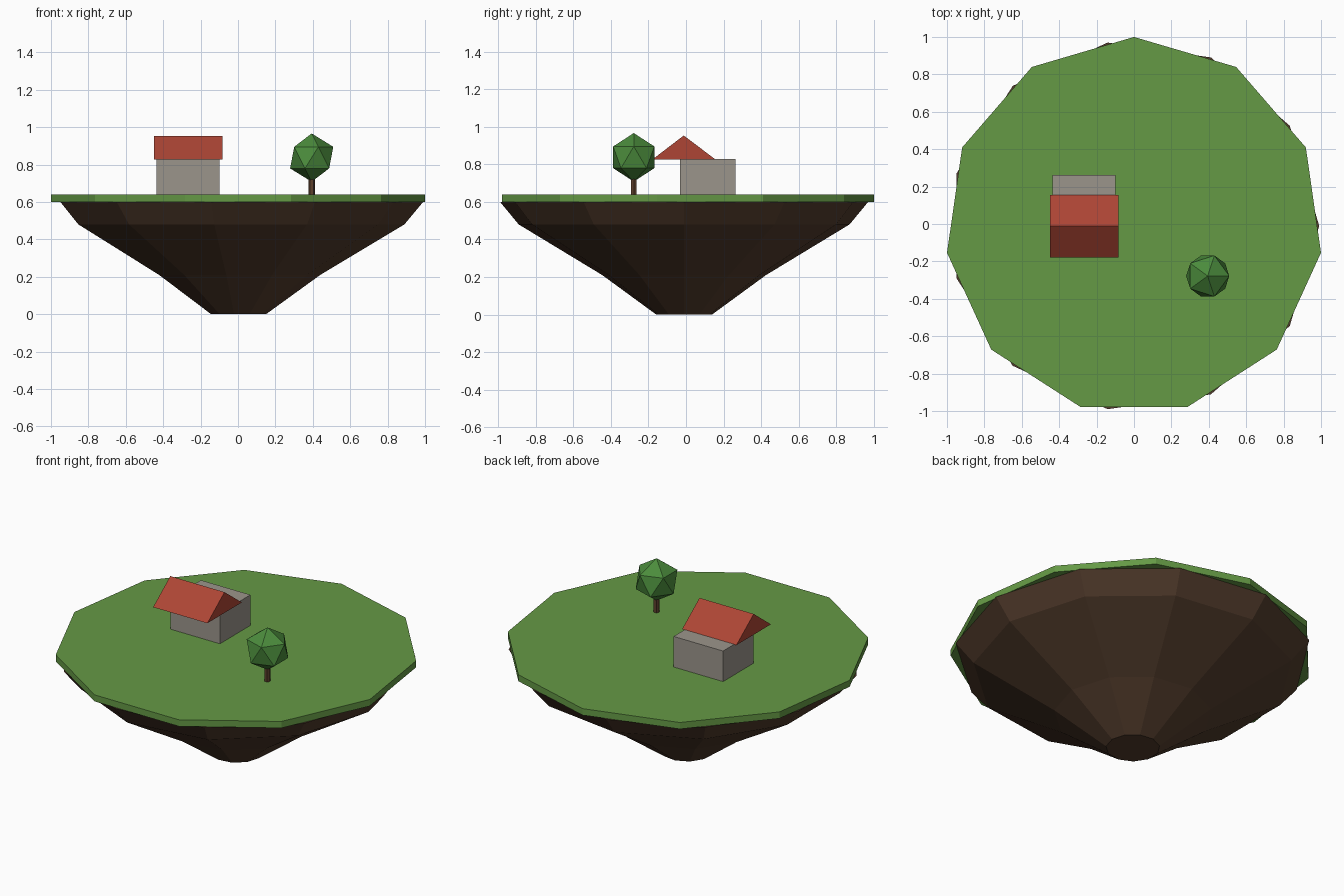
import bpy, bmesh
from math import pi, sin, cos

if "Cube" in bpy.data.objects:
    bpy.data.objects.remove(bpy.data.objects["Cube"])

CY = -0.01  # shared centre of the island in y
SIDES = 11


def finish(name, bm, color=None):
    bmesh.ops.recalc_face_normals(bm, faces=bm.faces)
    mesh = bpy.data.meshes.new(name)
    bm.to_mesh(mesh)
    bm.free()
    obj = bpy.data.objects.new(name, mesh)
    bpy.context.collection.objects.link(obj)
    if color:
        mat = bpy.data.materials.new(name + "_material")
        mat.diffuse_color = (*color, 1)
        mat.use_nodes = True
        mat.node_tree.nodes["Principled BSDF"].inputs["Base Color"].default_value = mat.diffuse_color
        mesh.materials.append(mat)
    return obj


def lathe(name, profile, sides, start, centre, color):
    """Closed low-poly solid from (radius, z) rings."""
    bm = bmesh.new()
    rings = []
    for r, z in profile:
        angles = [start + 2 * pi * i / sides for i in range(sides)]
        rings.append([bm.verts.new((centre[0] + r * cos(a), centre[1] + r * sin(a), z)) for a in angles])
    for a, b in zip(rings, rings[1:]):
        for i in range(sides):
            j = (i + 1) % sides
            bm.faces.new((a[i], a[j], b[j], b[i]))
    bm.faces.new(rings[0])
    bm.faces.new(rings[-1])
    return finish(name, bm, color)


def extrude_x(name, outline, x0, x1, color):
    """Prism from a (y, z) outline."""
    bm = bmesh.new()
    ends = [[bm.verts.new((x, y, z)) for y, z in outline] for x in (x0, x1)]
    n = len(outline)
    for i in range(n):
        j = (i + 1) % n
        bm.faces.new((ends[0][i], ends[0][j], ends[1][j], ends[1][i]))
    for end in ends:
        bm.faces.new(end)
    return finish(name, bm, color)


# Island: tapering rock under a thin grass slab
lathe("rock_base", [(0.15, 0), (0.44, 0.21), (0.89, 0.48), (0.99, 0.6)],
      SIDES, 0, (0, CY), (0.085, 0.045, 0.025))
lathe("grass_top", [(1.01, 0.6), (1.01, 0.64)],
      SIDES, pi / 2, (0, CY), (0.13, 0.32, 0.06))

# House: box walls with a gabled roof set towards the front
extrude_x("house_walls", [(-0.032, 0.64), (0.263, 0.64), (0.263, 0.827), (-0.032, 0.827)],
          -0.435, -0.10, (0.33, 0.30, 0.26))
extrude_x("house_roof", [(-0.178, 0.826), (0.156, 0.826), (-0.012, 0.953)],
          -0.45, -0.083, (0.42, 0.06, 0.035))

# Tree: thin trunk and a faceted crown
TREE = (0.394, -0.278)
lathe("tree_trunk", [(0.018, 0.64), (0.018, 0.76)], 6, 0, TREE, (0.11, 0.05, 0.025))
bm = bmesh.new()
bmesh.ops.create_icosphere(bm, subdivisions=1, radius=0.129)
for v in bm.verts:
    v.co.x += TREE[0]
    v.co.y += TREE[1]
    v.co.z += 0.837
finish("tree_crown", bm, (0.07, 0.26, 0.045))
